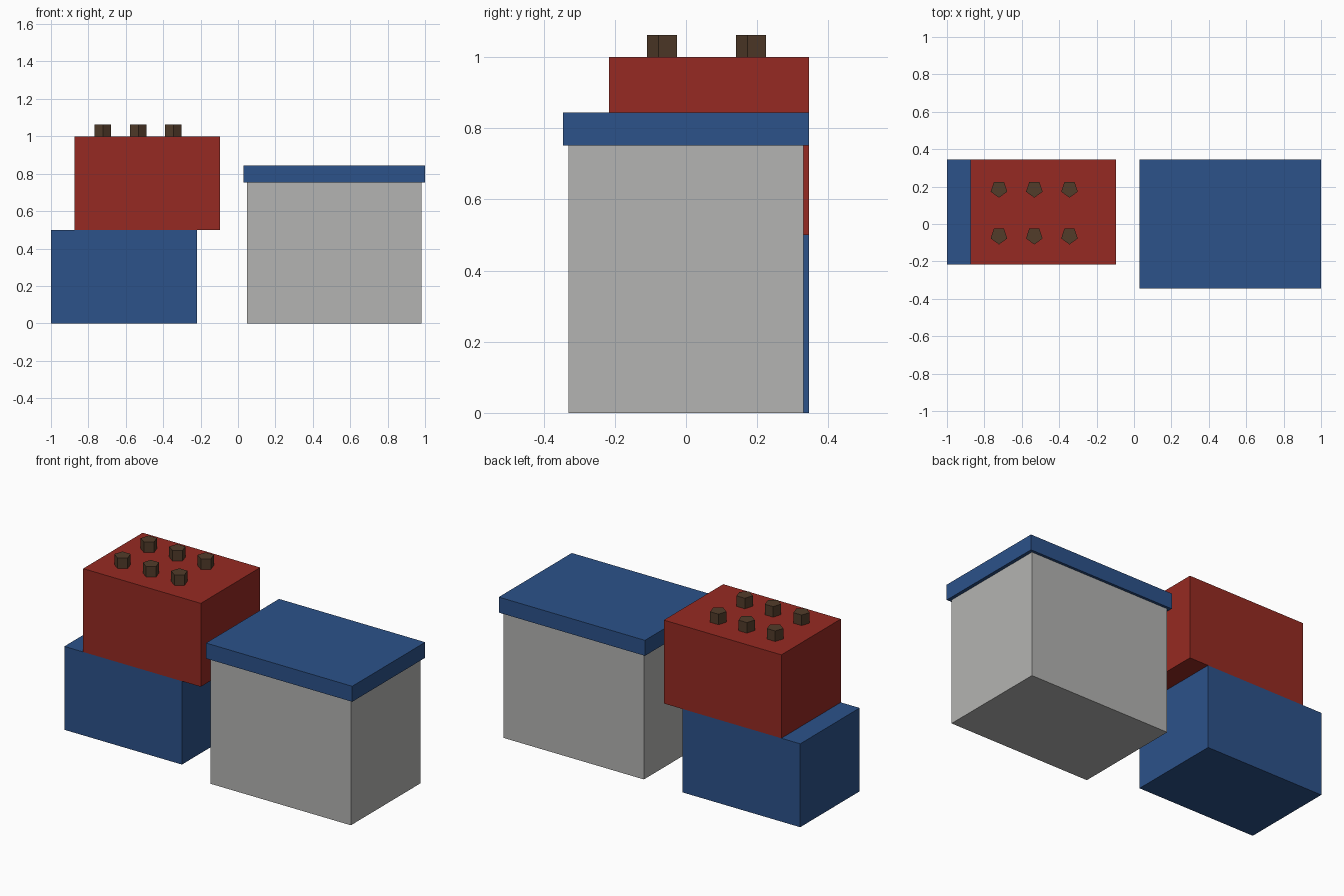
import bpy, bmesh, math

if "Cube" in bpy.data.objects:
    bpy.data.objects.remove(bpy.data.objects["Cube"])


def material(name, rgb):
    m = bpy.data.materials.new(name)
    m.diffuse_color = (*rgb, 1.0)
    m.use_nodes = True
    m.node_tree.nodes["Principled BSDF"].inputs["Base Color"].default_value = m.diffuse_color
    return m


BLUE = material("blue", (0.025, 0.084, 0.254))
RED = material("red", (0.305, 0.023, 0.016))
GREY = material("light grey", (0.456, 0.456, 0.445))
BROWN = material("bottle brown", (0.084, 0.045, 0.023))


def box(name, lo, hi, mat):
    """Axis-aligned box between two corners."""
    bm = bmesh.new()
    bmesh.ops.create_cube(bm, size=1)
    for v in bm.verts:
        v.co = [lo[i] if v.co[i] < 0 else hi[i] for i in range(3)]
    me = bpy.data.meshes.new(name)
    bm.to_mesh(me)
    bm.free()
    me.materials.append(mat)
    bpy.context.collection.objects.link(bpy.data.objects.new(name, me))


def bottle_cap(name, x, y, z0, z1, r):
    """Five-sided prism with one corner pointing to the front."""
    bm = bmesh.new()
    ring = [bm.verts.new((x + r * math.sin(a), y - r * math.cos(a), z0))
            for a in (i * math.tau / 5 for i in range(5))]
    base = bm.faces.new(ring)
    top = bmesh.ops.extrude_face_region(bm, geom=[base], use_keep_orig=True)["geom"]
    for v in top:
        if isinstance(v, bmesh.types.BMVert):
            v.co.z = z1
    bmesh.ops.recalc_face_normals(bm, faces=bm.faces)
    me = bpy.data.meshes.new(name)
    bm.to_mesh(me)
    bm.free()
    me.materials.append(BROWN)
    bpy.context.collection.objects.link(bpy.data.objects.new(name, me))


# Two stacked crates
box("lower_crate", (-1.0, -0.217, 0), (-0.22, 0.346, 0.5), BLUE)
box("upper_crate", (-0.875, -0.217, 0.5), (-0.095, 0.346, 1.0), RED)

# Bottle caps standing out of the upper crate
for i, x in enumerate((-0.722, -0.533, -0.345)):
    for j, y in enumerate((-0.063, 0.187)):
        bottle_cap(f"bottle_cap_{i}_{j}", x, y, 1.0, 1.063, 0.0465)

# Cool box with overhanging lid
box("cooler_body", (0.048, -0.33, 0), (0.98, 0.33, 0.752), GREY)
box("cooler_lid", (0.03, -0.346, 0.752), (1.0, 0.346, 0.845), BLUE)
